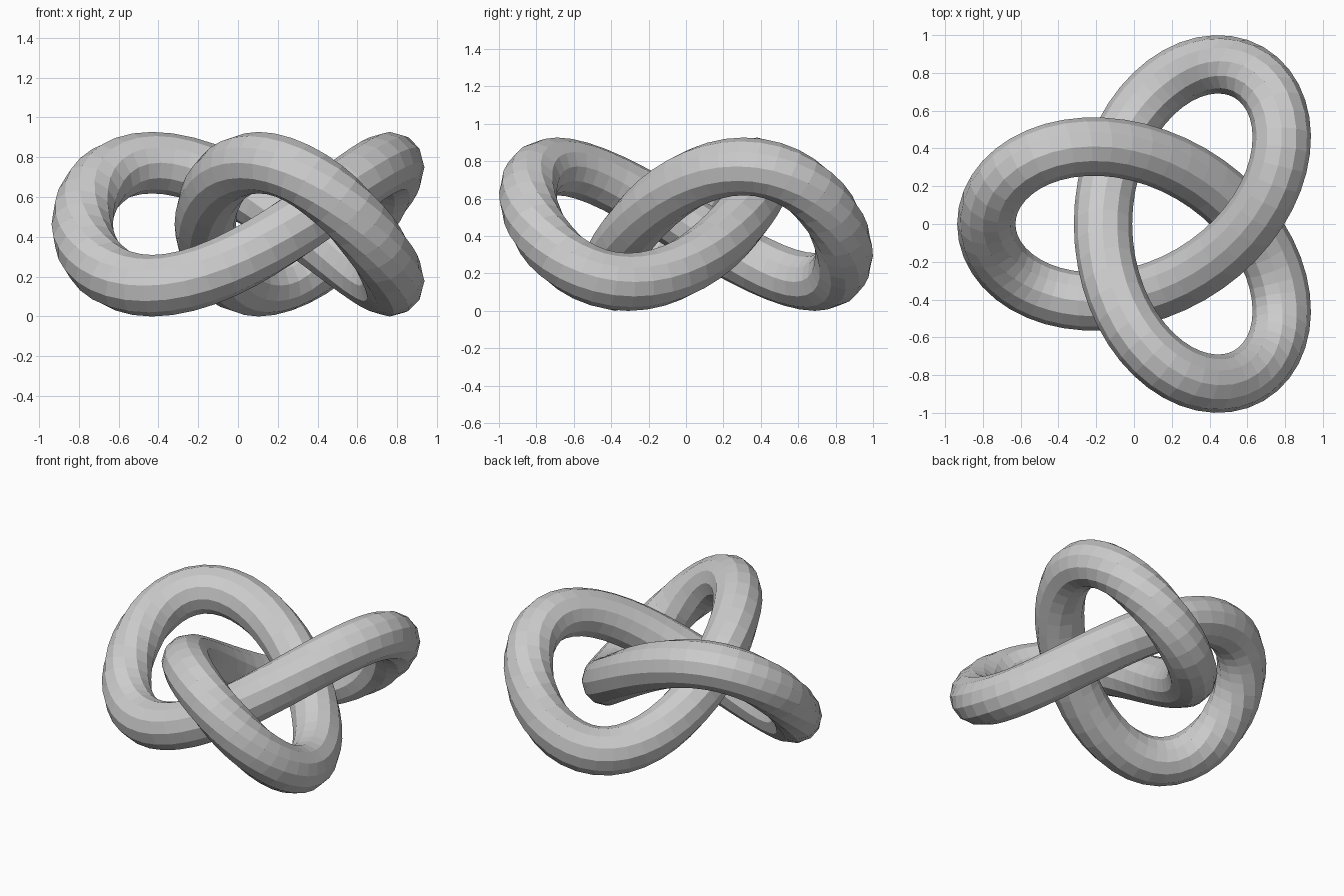
import bpy
import bmesh
from math import sin, cos, tau
from mathutils import Vector

cube = bpy.data.objects.get("Cube")
if cube:
    bpy.data.objects.remove(cube, do_unlink=True)

SCALE = 0.309          # knot size
TUBE = SCALE / 2       # tube radius
RINGS, SIDES = 96, 12


def knot(t):
    """Centre line of the trefoil."""
    return Vector((0.145 - SCALE * (2 * cos(2 * t) + cos(t)),
                   SCALE * (2 * sin(2 * t) - sin(t)),
                   1.5 * SCALE + SCALE * sin(3 * t)))


# Grey surface
grey = bpy.data.materials.new("light_grey")
grey.use_nodes = True
colour = (0.6, 0.6, 0.6, 1)
grey.diffuse_color = colour
grey.node_tree.nodes["Principled BSDF"].inputs["Base Color"].default_value = colour

# Round tube swept along the closed centre line, kept upright
bm = bmesh.new()
rings = []
for i in range(RINGS):
    t = tau * i / RINGS
    centre = knot(t)
    tangent = (knot(t + 0.001) - knot(t - 0.001)).normalized()
    side = tangent.cross(Vector((0, 0, 1))).normalized()
    up = side.cross(tangent)
    rings.append([bm.verts.new(centre + TUBE * (side * cos(a) + up * sin(a)))
                  for a in (tau * j / SIDES for j in range(SIDES))])
for i in range(RINGS):
    a, b = rings[i], rings[(i + 1) % RINGS]
    for j in range(SIDES):
        k = (j + 1) % SIDES
        bm.faces.new((a[j], a[k], b[k], b[j]))
bmesh.ops.recalc_face_normals(bm, faces=bm.faces)

mesh = bpy.data.meshes.new("knot_tube")
bm.to_mesh(mesh)
bm.free()
mesh.materials.append(grey)
bpy.context.collection.objects.link(bpy.data.objects.new("knot_tube", mesh))
